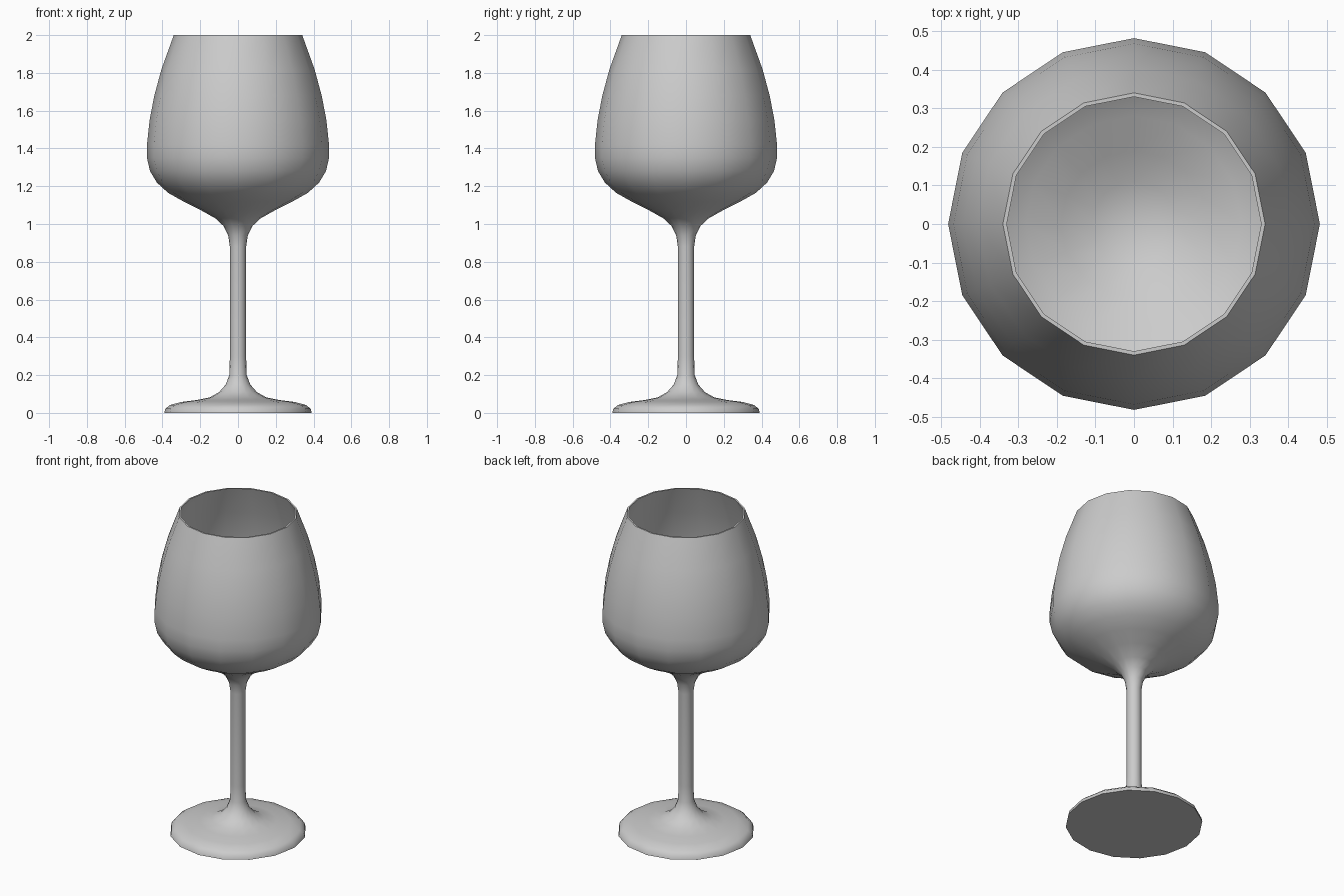
import bpy
import bmesh
import math

SIDES = 16
WALL = 0.01

cube = bpy.data.objects.get("Cube")
if cube:
    bpy.data.objects.remove(cube, do_unlink=True)

glass = bpy.data.materials.new("light_grey")
glass.use_nodes = True
colour = (0.6, 0.6, 0.6, 1)
glass.diffuse_color = colour
glass.node_tree.nodes["Principled BSDF"].inputs["Base Color"].default_value = colour


def lathe(name, profile):
    """Turn a (radius, height) profile around the z axis."""
    bm = bmesh.new()
    verts = [bm.verts.new((r, 0, z)) for r, z in profile]
    edges = [bm.edges.new(pair) for pair in zip(verts, verts[1:])]
    bmesh.ops.spin(bm, geom=verts + edges, cent=(0, 0, 0), axis=(0, 0, 1),
                   angle=math.tau, steps=SIDES, use_merge=True)
    bmesh.ops.remove_doubles(bm, verts=bm.verts, dist=0.0005)
    bmesh.ops.recalc_face_normals(bm, faces=bm.faces)
    mesh = bpy.data.meshes.new(name)
    bm.to_mesh(mesh)
    bm.free()
    mesh.materials.append(glass)
    obj = bpy.data.objects.new(name, mesh)
    bpy.context.collection.objects.link(obj)
    bpy.ops.object.select_all(action="DESELECT")
    obj.select_set(True)
    bpy.context.view_layer.objects.active = obj
    bpy.ops.object.shade_smooth_by_angle(angle=math.radians(50))
    return obj


# Flat base, domed foot and slender stem
foot = [(0, 0), (0.39, 0), (0.385, 0.022), (0.36, 0.042), (0.3, 0.058),
        (0.22, 0.068), (0.15, 0.082), (0.1, 0.11), (0.065, 0.15), (0.046, 0.2)]
stem = [(0.043, 0.3), (0.043, 0.88), (0.052, 0.94), (0.077, 0.99)]

# Outside of the bowl, from the stem up to the rim
bowl = [(0.12, 1.03), (0.2, 1.075), (0.29, 1.12), (0.37, 1.165), (0.43, 1.22),
        (0.466, 1.28), (0.482, 1.35), (0.482, 1.42), (0.468, 1.55),
        (0.443, 1.68), (0.405, 1.82), (0.34, 2)]

# Inside of the bowl, offset by the wall thickness, from the rim down
lining = [(r - WALL, z + (WALL if z < 1.25 else 0)) for r, z in reversed(bowl)]
lining.append((0, 1.02))

lathe("wine_glass", foot + stem + bowl + lining)
